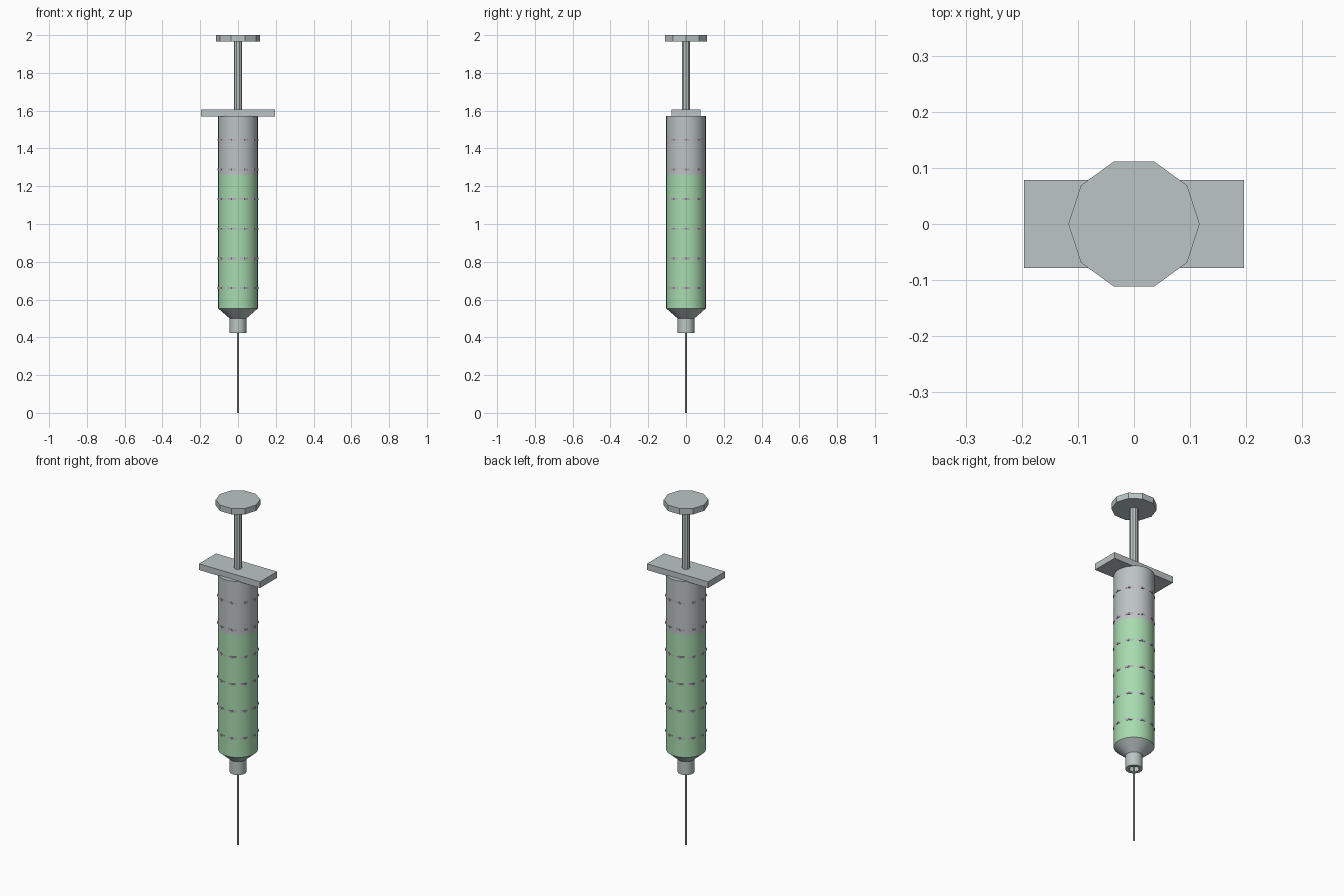
import bpy, bmesh, math

if "Cube" in bpy.data.objects:
    bpy.data.objects.remove(bpy.data.objects["Cube"])


def material(name, rgb):
    m = bpy.data.materials.new(name)
    m.diffuse_color = (*rgb, 1)
    m.use_nodes = True
    m.node_tree.nodes["Principled BSDF"].inputs["Base Color"].default_value = m.diffuse_color
    return m


GREY = material("pale grey", (0.50, 0.56, 0.56))
CLEAR = material("barrel grey", (0.51, 0.55, 0.56))
GREEN = material("liquid green", (0.39, 0.71, 0.43))
MARK = material("mark mauve", (0.50, 0.42, 0.52))


def lathe(name, profile, sides, mats, smooth=True):
    """Revolve (radius, z) points round the z axis; radius 0 closes the end."""
    bm = bmesh.new()
    verts = [bm.verts.new((r, 0, z)) for r, z in profile]
    edges = [bm.edges.new(p) for p in zip(verts, verts[1:])]
    bmesh.ops.spin(bm, geom=verts + edges, cent=(0, 0, 0), axis=(0, 0, 1),
                   angle=2 * math.pi, steps=sides, use_merge=True)
    bmesh.ops.remove_doubles(bm, verts=bm.verts, dist=1e-5)
    bmesh.ops.recalc_face_normals(bm, faces=bm.faces)
    me = bpy.data.meshes.new(name)
    bm.to_mesh(me)
    bm.free()
    ob = bpy.data.objects.new(name, me)
    bpy.context.collection.objects.link(ob)
    for m in mats:
        me.materials.append(m)
    if smooth:
        bpy.ops.object.select_all(action='DESELECT')
        ob.select_set(True)
        bpy.context.view_layer.objects.active = ob
        bpy.ops.object.shade_smooth_by_angle(angle=math.radians(30))
    return ob


# Needle and its hub with a recessed socket
lathe("needle", [(0, 0), (0.006, 0), (0.006, 0.46), (0, 0.46)], 10, [GREY])
lathe("needle_hub", [(0, 0.45), (0.026, 0.45), (0.026, 0.423), (0.044, 0.423),
                     (0.044, 0.51), (0, 0.51)], 32, [GREY])

# Barrel: cone, liquid-filled section, empty section
barrel = lathe("barrel", [(0, 0.50), (0.044, 0.50), (0.105, 0.553), (0.105, 1.26),
                          (0.105, 1.573), (0, 1.573)], 32, [GREY, CLEAR, GREEN])
for f in barrel.data.polygons:
    z = f.center.z
    f.material_index = 0 if z < 0.555 else 2 if z < 1.26 else 1

# Ten-sided graduation rings whose corners just poke through the barrel
for i in range(6):
    z = 0.661 + i * 0.157
    lathe(f"graduation_ring_{i + 1}", [(0, z - 0.005), (0.1095, z - 0.005),
          (0.1095, z + 0.005), (0, z + 0.005)], 10, [MARK], smooth=False)

# Finger flange
bpy.ops.mesh.primitive_cube_add(size=1, location=(0, 0, 1.587))
flange = bpy.context.object
flange.name = "finger_flange"
flange.scale = (0.392, 0.156, 0.036)
flange.data.materials.append(GREY)

# Plunger rod and ten-sided thumb rest
lathe("plunger_rod", [(0, 1.58), (0.022, 1.58), (0.022, 1.975), (0, 1.975)], 10, [GREY], False)
lathe("thumb_rest", [(0, 1.966), (0.117, 1.966), (0.117, 2.0), (0, 2.0)], 10, [GREY], False)
